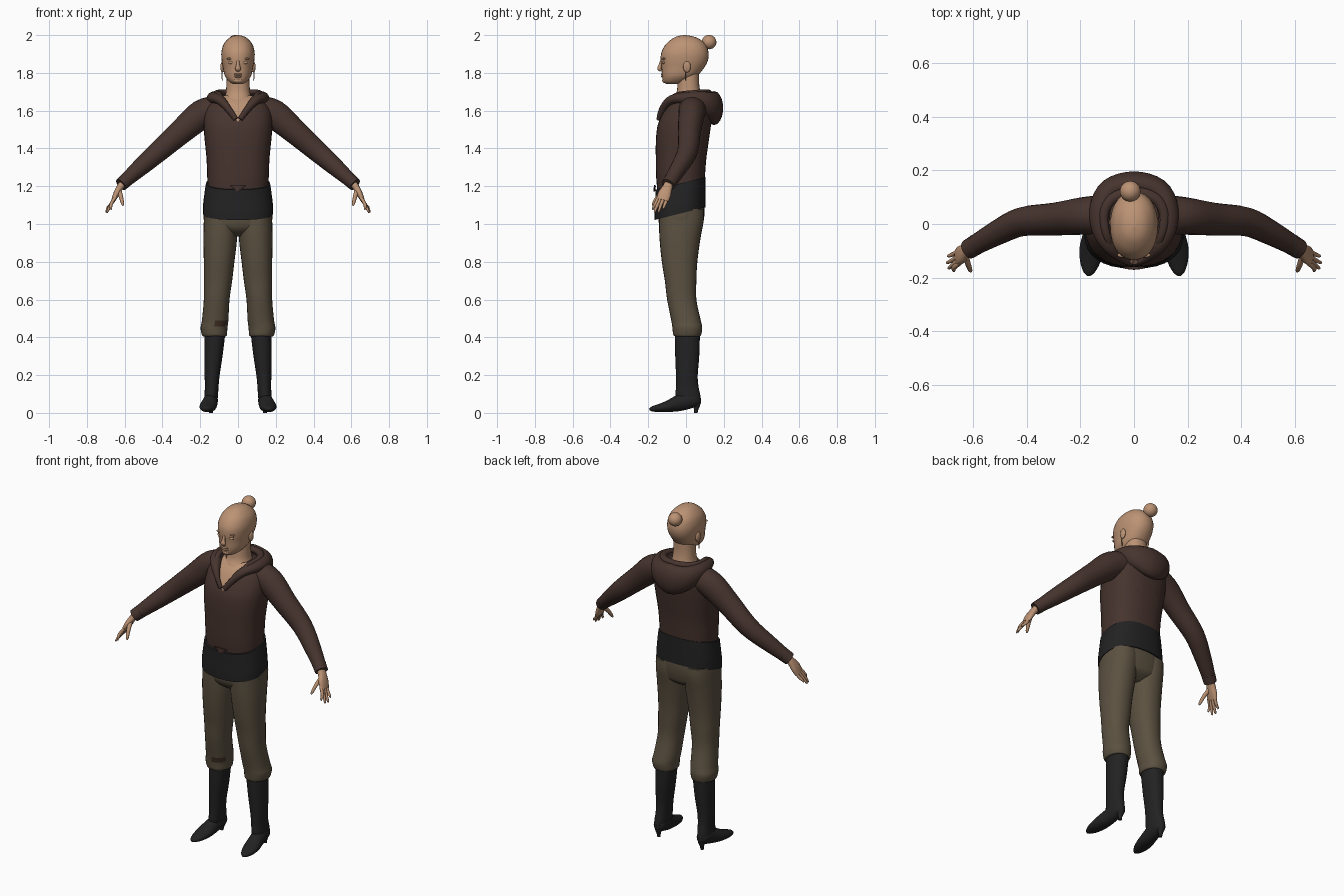
import bpy, bmesh, math
from mathutils import Vector


def material(name, rgb):
    m = bpy.data.materials.new(name)
    m.diffuse_color = (*rgb, 1)
    return m


SKIN = material("skin", (0.50, 0.29, 0.175))
BROWN = material("hoodie_brown", (0.062, 0.034, 0.027))
OLIVE = material("trouser_olive", (0.105, 0.082, 0.052))
BLACK = material("black_cloth", (0.016, 0.016, 0.017))
STAIN = material("stain_brown", (0.05, 0.028, 0.018))


def spline(rows, sub):
    """Smoothly interpolate rows of numbers."""
    out = []
    for i in range(len(rows) - 1):
        p0, p1, p2, p3 = (rows[max(0, min(len(rows) - 1, i + k))] for k in (-1, 0, 1, 2))
        for j in range(sub):
            t = j / sub
            out.append([0.5 * (2 * b + (c - a) * t + (2 * a - 5 * b + 4 * c - d) * t * t
                               + (3 * b - a - 3 * c + d) * t ** 3)
                        for a, b, c, d in zip(p0, p1, p2, p3)])
    return out + [list(rows[-1])]


def finish(name, bm, mats):
    bmesh.ops.recalc_face_normals(bm, faces=bm.faces[:])
    me = bpy.data.meshes.new(name)
    bm.to_mesh(me)
    bm.free()
    for m in mats:
        me.materials.append(m)
    ob = bpy.data.objects.new(name, me)
    bpy.context.collection.objects.link(ob)
    bpy.ops.object.select_all(action='DESELECT')
    ob.select_set(True)
    bpy.context.view_layer.objects.active = ob
    bpy.ops.object.shade_smooth_by_angle(angle=math.radians(50))
    return ob


def skin_rings(rings, n, power):
    """Join elliptical rings (centre, axis, axis) into a capped surface."""
    bm = bmesh.new()
    loops = []
    for c, u, v in rings:
        loop = []
        for i in range(n):
            a = math.tau * i / n
            ca, sa = math.cos(a), math.sin(a)
            loop.append(bm.verts.new(c + u * math.copysign(abs(ca) ** (2 / power), ca)
                                     + v * math.copysign(abs(sa) ** (2 / power), sa)))
        loops.append(loop)
    for a, b in zip(loops, loops[1:]):
        for i in range(n):
            bm.faces.new((a[i], a[i - 1], b[i - 1], b[i]))
    bm.faces.new(loops[0])
    bm.faces.new(loops[-1])
    return bm


def stack(rows, n=24, power=2.2, sub=4, tilt=0):
    """Level rings from rows of (z, centre x, half width, front y, back y)."""
    rings = []
    for z, cx, rx, f, b in spline(rows, sub):
        ry = (b - f) / 2
        rings.append((Vector((cx, (f + b) / 2, z)), Vector((rx, 0, 0)), Vector((0, ry, ry * tilt))))
    return skin_rings(rings, n, power)


def tube(rows, ref, n=14, power=2, sub=4):
    """Rings along a path of (x, y, z, radius along ref, other radius)."""
    pts = spline(rows, sub)
    rings = []
    for i, p in enumerate(pts):
        t = (Vector(pts[min(i + 1, len(pts) - 1)][:3]) - Vector(pts[max(i - 1, 0)][:3])).normalized()
        u = Vector(ref)
        u = (u - t * u.dot(t)).normalized()
        rings.append((Vector(p[:3]), u * p[3], t.cross(u) * p[4]))
    return skin_rings(rings, n, power)


def ball(name, loc, scale, mat):
    bm = bmesh.new()
    bmesh.ops.create_uvsphere(bm, u_segments=18, v_segments=12, radius=1)
    bmesh.ops.scale(bm, vec=scale, verts=bm.verts)
    bmesh.ops.translate(bm, vec=loc, verts=bm.verts)
    return finish(name, bm, [mat])


def flip(rows, s):
    return [(r[0] * s, *r[1:]) for r in rows]


X, Y, Z = (1, 0, 0), (0, 1, 0), (0, 0, 1)

# Head, neck and bun
finish("head", stack([
    (1.742, 0, .028, -.105, -.03), (1.755, 0, .048, -.121, .01), (1.785, 0, .070, -.127, .06),
    (1.83, 0, .080, -.130, .098), (1.87, 0, .087, -.134, .117), (1.91, 0, .088, -.130, .119),
    (1.95, 0, .077, -.108, .104), (1.98, 0, .053, -.074, .07), (1.994, 0, .030, -.045, .034),
    (2.0, 0, .004, -.012, -.004)], n=28), [SKIN])
finish("neck", stack([
    (1.58, 0, .09, -.10, .09), (1.65, 0, .080, -.075, .088), (1.69, 0, .066, -.052, .078),
    (1.74, 0, .061, -.045, .07), (1.81, 0, .058, -.045, .07)]), [SKIN])
ball("hair_bun", (-.014, .122, 1.963), (.039, .039, .038), SKIN)

# Face
finish("nose", tube([(0, -.130, 1.865, .007, .007), (0, -.137, 1.84, .010, .009),
                     (0, -.141, 1.822, .015, .011), (0, -.132, 1.812, .010, .006)], X), [SKIN])
for i, z in enumerate((1.792, 1.781)):
    ball("lip_%d" % i, (0, -.124, z), (.023, .009, .006), SKIN)
ball("chin", (0, -.112, 1.76), (.025, .014, .014), SKIN)
for s, side in ((1, "left"), (-1, "right")):
    ball(side + "_eye", (.036 * s, -.118, 1.855), (.017, .009, .008), SKIN)
    ball(side + "_brow", (.038 * s, -.116, 1.875), (.024, .010, .006), SKIN)
    ball(side + "_ear", (.083 * s, .005, 1.832), (.010, .020, .030), SKIN)
    finish(side + "_earring", tube(flip([(.086, -.003, 1.81, .003, .003),
                                         (.083, -.003, 1.76, .003, .003)], s), Y, n=6), [SKIN])

# Hoodie body with an open V neck cut into the front
bm = stack([
    (1.18, 0, .160, -.152, .095), (1.25, 0, .163, -.158, .10), (1.35, 0, .167, -.160, .108),
    (1.45, 0, .177, -.159, .122), (1.53, 0, .182, -.148, .133), (1.60, 0, .175, -.115, .138),
    (1.645, 0, .145, -.085, .128), (1.68, 0, .085, -.045, .10)], n=32, power=2.4)
for s in (1, -1):
    bmesh.ops.bisect_plane(bm, geom=bm.verts[:] + bm.edges[:] + bm.faces[:],
                           plane_co=(0, 0, 1.54), plane_no=(s, 0, -.68))
for f in bm.faces:
    c = f.calc_center_median()
    f.material_index = int(c.y < 0 and abs(c.x) < (c.z - 1.54) * .68)
finish("hoodie_body", bm, [BROWN, SKIN])

# Hood folded down round the neck, with its rolled rim
half_hood = [(.012, -.146, 1.555, .014, .010), (.045, -.130, 1.60, .018, .014),
             (.088, -.085, 1.652, .024, .028), (.122, -.02, 1.666, .030, .036),
             (.124, .06, 1.656, .048, .042), (.085, .125, 1.632, .070, .047)]
half_rim = [(.060, -.115, 1.625, .008, .010), (.098, -.055, 1.682, .012, .014),
            (.113, .035, 1.694, .014, .018), (.078, .096, 1.697, .016, .020)]
for name, half, back in (("hood", half_hood, (0, .148, 1.614, .090, .049)),
                         ("hood_rim", half_rim, (0, .117, 1.695, .017, .021))):
    finish(name, tube(half + [back] + flip(half, -1)[::-1], Z, n=18), [BROWN])

# Black waist layer and the trouser seat
finish("waist_layer", stack([
    (1.055, 0, .186, -.166, .103), (1.10, 0, .185, -.166, .103), (1.16, 0, .178, -.163, .103),
    (1.215, 0, .170, -.162, .103)], n=32, power=2.4, tilt=.25), [BLACK])
finish("waist_flap", tube([(0, -.164, 1.205, .045, .005), (0, -.166, 1.19, .026, .005),
                           (0, -.167, 1.172, .002, .004)], X, n=8, sub=1), [BROWN])
finish("trouser_seat", stack([
    (.935, 0, .07, -.085, .03), (.965, 0, .14, -.125, .075), (1.0, 0, .176, -.143, .09),
    (1.06, 0, .182, -.147, .098), (1.13, 0, .170, -.146, .095)], n=32, power=2.4), [OLIVE])

for s, side in ((1, "left"), (-1, "right")):
    # Sleeve and cuff
    finish(side + "_sleeve", tube(flip([
        (.10, .035, 1.615, .075, .065), (.19, .03, 1.582, .070, .077), (.30, .018, 1.490, .061, .066),
        (.42, .008, 1.385, .054, .056), (.52, -.038, 1.297, .045, .046),
        (.615, -.092, 1.212, .035, .033)], s), Y, n=20), [BROWN])
    finish(side + "_cuff", tube(flip([(.588, -.076, 1.236, .039, .037),
                                      (.619, -.095, 1.208, .037, .035)], s), Y, n=20, sub=2), [BROWN])
    # Hand
    finish(side + "_palm", tube(flip([
        (.605, -.088, 1.22, .024, .020), (.628, -.100, 1.19, .027, .018),
        (.645, -.114, 1.158, .035, .016), (.660, -.124, 1.125, .032, .011)], s), Y, power=2.4), [SKIN])
    tips = ((.672, -.174, 1.075), (.690, -.164, 1.060), (.696, -.144, 1.060), (.692, -.119, 1.078))
    for k, (x, y, z) in enumerate(tips):
        by = -.146 + .016 * k
        finish("%s_finger_%d" % (side, k), tube(flip([
            (.650, by, 1.142, .009, .009), (.672, (by + y) / 2 - .003, 1.105, .009, .009),
            (x, y, z + .008, .006, .006), (x, y, z, .002, .002)], s), Y, n=8, sub=3), [SKIN])
    finish(side + "_thumb", tube(flip([
        (.630, -.115, 1.178, .013, .013), (.619, -.150, 1.142, .011, .011),
        (.611, -.172, 1.108, .008, .008), (.609, -.178, 1.097, .003, .003)], s), Y, n=8, sub=3), [SKIN])
    # Trouser leg gathered over the boot
    bm = stack([
        (.405, .125 * s, .058, -.055, .070), (.412, .125 * s, .066, -.067, .080),
        (.45, .127 * s, .071, -.072, .086), (.49, .121 * s, .070, -.078, .078),
        (.60, .113 * s, .068, -.100, .055), (.70, .106 * s, .075, -.112, .055),
        (.80, .100 * s, .081, -.128, .060), (.92, .094 * s, .089, -.140, .076),
        (1.02, .091 * s, .090, -.143, .094), (1.08, .091 * s, .088, -.143, .094)], n=28)
    for f in bm.faces:
        c = f.calc_center_median()
        f.material_index = int(s < 0 and c.y < -.04 and -.125 < c.x < -.06 and .455 < c.z < .49)
    finish(side + "_trouser_leg", bm, [OLIVE, STAIN])
    # Boot shaft, pointed foot and heel
    finish(side + "_boot_shaft", stack([
        (.05, .143 * s, .032, -.04, .072), (.09, .142 * s, .036, -.055, .076),
        (.14, .139 * s, .036, -.053, .066), (.20, .137 * s, .040, -.053, .062),
        (.30, .130 * s, .048, -.057, .070), (.43, .122 * s, .056, -.060, .074)]), [BLACK])
    finish(side + "_boot_foot", tube(flip([
        (.142, .078, .070, .012, .018), (.142, .055, .068, .032, .035), (.144, .015, .066, .038, .045),
        (.150, -.04, .051, .041, .043), (.158, -.09, .036, .045, .032), (.164, -.14, .026, .038, .022),
        (.168, -.178, .021, .022, .014), (.169, -.194, .019, .006, .005)], s), X, n=18), [BLACK])
    finish(side + "_boot_heel", tube(flip([
        (.142, .052, .075, .028, .028), (.142, .056, .045, .020, .020),
        (.143, .053, .015, .011, .011), (.143, .052, 0, .010, .010)], s), X, n=12), [BLACK])
